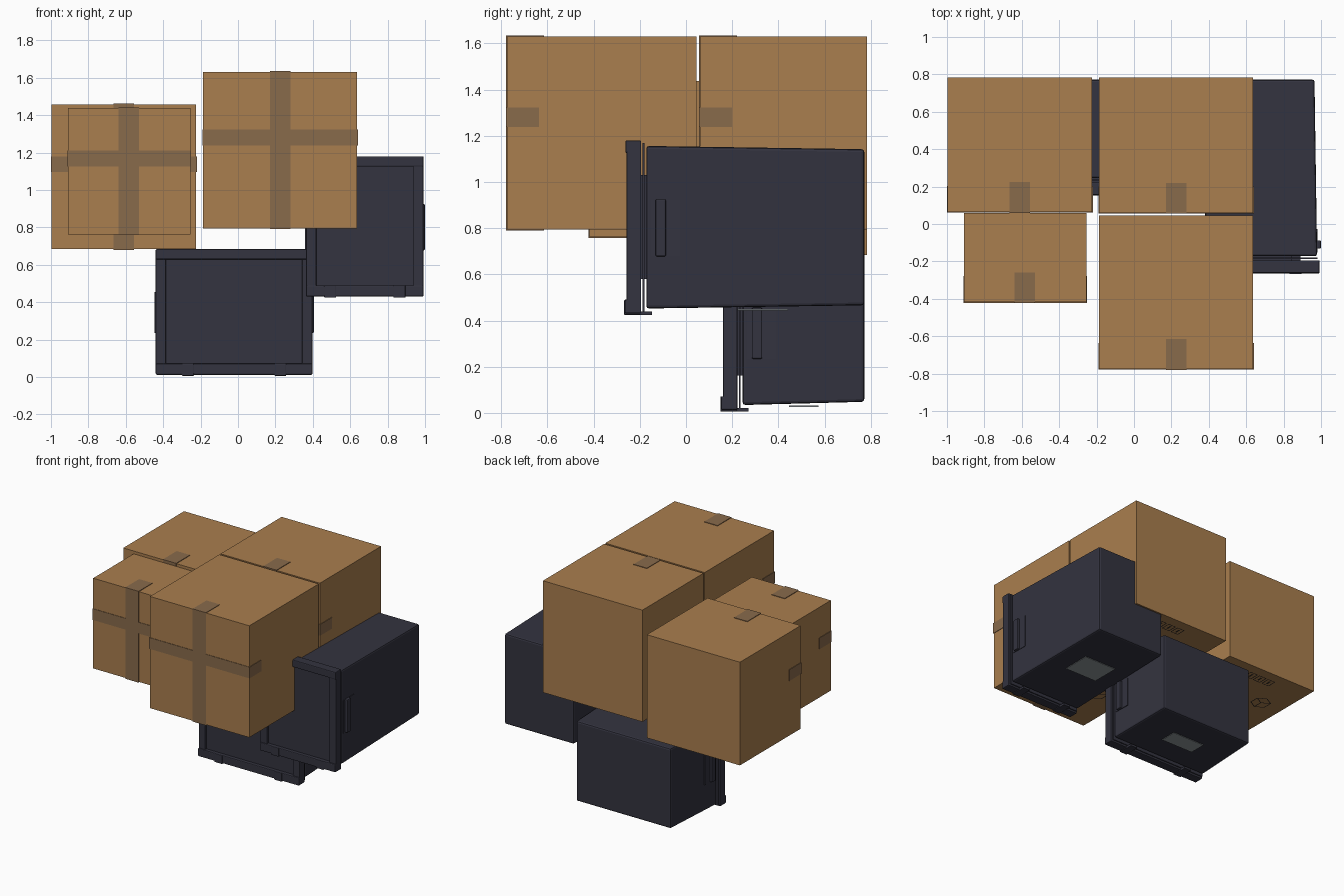
import bpy, bmesh, math

if "Cube" in bpy.data.objects:
    bpy.data.objects.remove(bpy.data.objects["Cube"])


def material(name, rgb):
    m = bpy.data.materials.new(name)
    m.diffuse_color = (*rgb, 1)
    m.use_nodes = True
    m.node_tree.nodes["Principled BSDF"].inputs["Base Color"].default_value = m.diffuse_color
    return m


CARD = material("cardboard", (0.40, 0.21, 0.077))
TAPE = material("brown_tape", (0.25, 0.145, 0.071))
DARK = material("dark_plastic", (0.033, 0.033, 0.05))
GREY = material("grey_label", (0.27, 0.30, 0.32))
INK = material("dark_ink", (0.03, 0.02, 0.015))


def finish(name, bm, mat, bevel=0.0):
    bmesh.ops.recalc_face_normals(bm, faces=bm.faces)
    me = bpy.data.meshes.new(name)
    bm.to_mesh(me)
    bm.free()
    me.materials.append(mat)
    ob = bpy.data.objects.new(name, me)
    bpy.context.collection.objects.link(ob)
    if bevel:
        mod = ob.modifiers.new("bevel", "BEVEL")
        mod.width = bevel
        mod.segments = 2
    return ob


def add_box(bm, x0, x1, y0, y1, z0, z1, taper=0.0):
    """Box whose back end can shrink in x and z."""
    v = []
    for y, t in ((y0, 0), (y1, taper)):
        v += [bm.verts.new(p) for p in ((x0 + t, y, z0 + t), (x1 - t, y, z0 + t),
                                        (x1 - t, y, z1 - t), (x0 + t, y, z1 - t))]
    for f in ((0, 1, 2, 3), (7, 6, 5, 4), (0, 4, 5, 1), (1, 5, 6, 2), (2, 6, 7, 3), (3, 7, 4, 0)):
        bm.faces.new([v[i] for i in f])


def box(name, mat, x0, x1, y0, y1, z0, z1, bevel=0.0, taper=0.0):
    bm = bmesh.new()
    add_box(bm, x0, x1, y0, y1, z0, z1, taper)
    return finish(name, bm, mat, bevel)


def add_line(bm, a, b, z, w=0.007):
    """Thin printed stroke lying just under a horizontal face."""
    dx, dy = b[0] - a[0], b[1] - a[1]
    n = math.hypot(dx, dy)
    px, py = -dy / n * w / 2, dx / n * w / 2
    bm.faces.new([bm.verts.new(p) for p in (
        (a[0] + px, a[1] + py, z), (b[0] + px, b[1] + py, z),
        (b[0] - px, b[1] - py, z), (a[0] - px, a[1] - py, z))])


def carton(name, x0, x1, y0, y1, z0, z1, tx, tz):
    box(name, CARD, x0, x1, y0, y1, z0, z1)
    e, wrap = 0.004, 0.16
    # tape: vertical strip wraps on to top and bottom, horizontal one on to the sides
    bm = bmesh.new()
    add_box(bm, tx - .055, tx + .055, y0 - e, y0, z0 - e, z1 + e)
    add_box(bm, tx - .055, tx + .055, y0, y0 + wrap, z1, z1 + e)
    add_box(bm, tx - .055, tx + .055, y0, y0 + wrap, z0 - e, z0)
    add_box(bm, x0 - e, x1 + e, y0 - e * .8, y0, tz - .042, tz + .042)
    add_box(bm, x0 - e, x0, y0, y0 + wrap - .02, tz - .042, tz + .042)
    add_box(bm, x1, x1 + e, y0, y0 + wrap - .02, tz - .042, tz + .042)
    finish(name + "_tape", bm, TAPE)
    # printed handling symbols underneath
    bm = bmesh.new()
    z = z0 - .003
    cx = (x0 + x1) / 2
    hx, hy = cx - .2, (y0 + y1) / 2
    ring = [(hx + .07 * math.sin(i * math.pi / 3), hy + .07 * math.cos(i * math.pi / 3))
            for i in range(6)]
    for i in range(6):
        add_line(bm, ring[i], ring[(i + 1) % 6], z)
        if i % 2:
            add_line(bm, (hx, hy), ring[i], z)
    for k in (-1, 0, 1):
        sx, sy = cx + .02 + k * .08, y1 - .11
        sq = [(sx - .03, sy - .035), (sx + .03, sy - .035), (sx + .03, sy + .035), (sx - .03, sy + .035)]
        for i in range(4):
            add_line(bm, sq[i], sq[(i + 1) % 4], z)
        add_line(bm, (sx, sy - .02), (sx, sy + .02), z, .014)
    finish(name + "_symbols", bm, INK)


def case(name, x0, x1, z0, z1, y0, y1):
    """Dark equipment case: front frame, tapered body, feet, side handles, label."""
    # front frame with recessed panel
    f0, f1, b = y0, y0 + .068, .055
    bm = bmesh.new()
    add_box(bm, x0, x0 + b, f0 + .005, f1, z0, z1)
    add_box(bm, x1 - b, x1, f0 + .005, f1, z0, z1)
    add_box(bm, x0, x1, f0, f1, z1 - b, z1)
    add_box(bm, x0, x1, f0 - .003, f1, z0, z0 + b + .005)
    finish(name + "_front_frame", bm, DARK, .006)
    box(name + "_front_panel", DARK, x0 + .04, x1 - .04, f0 + .022, f1 - .004, z0 + .04, z1 - .04)
    # thin gasket between frame and body
    box(name + "_gasket", DARK, x0 + .01, x1 - .01, f1 + .006, f1 + .014, z0 + .01, z1 - .012)
    # body
    box(name + "_body", DARK, x0 + .013, x1 - .013, y0 + .09, y1, z0 + .022, z1 - .024, .012, .014)
    box(name + "_neck", DARK, x0 + .15, x1 - .15, f1 - .01, y0 + .1, z0 + .15, z1 - .15)
    # two feet under the front
    w = x1 - x0
    for i, t in enumerate((.205, .795)):
        c = x0 + w * t
        box(f"{name}_foot_{i}", DARK, c - .032, c + .032, y0 - .006, f1 - .002, z0 - .006, z0 + .06, .004)
        box(f"{name}_foot_tongue_{i}", DARK, c - .028, c + .028, y0, y0 + .115, z0 - .006, z0 + .01)
    # side handles and backing plates
    h0, h1 = z0 + (z1 - z0) * .33, z0 + (z1 - z0) * .66
    for side, x, s in (("left", x0 + .013, -1), ("right", x1 - .013, 1)):
        a, c = sorted((x - s * .01, x + s * .02))
        box(f"{name}_{side}_handle", DARK, a, c, y0 + .13, y0 + .175, h0, h1, .006)
        a, c = sorted((x - s * .01, x + s * .002))
        box(f"{name}_{side}_handle_plate", DARK, a, c, y0 + .11, y0 + .235, h0, h1)
    # label under the body
    cx, cy, d = (x0 + x1) / 2, y0 + (y1 - y0) * .575, (y1 - y0) * .105
    box(name + "_label", GREY, cx - .135, cx + .135, cy - d, cy + d, z0 + .014, z0 + .02)


# stacked cartons
carton("back_left_carton", -.996, -.224, .064, .784, .684, 1.457, -.61, 1.138)
carton("front_left_carton", -.908, -.254, -.418, .06, .762, 1.438, -.584, 1.168)
carton("back_right_carton", -.187, .637, .06, .784, .794, 1.631, .225, 1.281)
carton("front_right_carton", -.187, .637, -.776, .046, .794, 1.631, .225, 1.281)

# two dark cases
case("lower_case", -.44, .398, .012, .684, .155, .772)
case("upper_case", .364, .992, .43, 1.18, -.262, .772)
